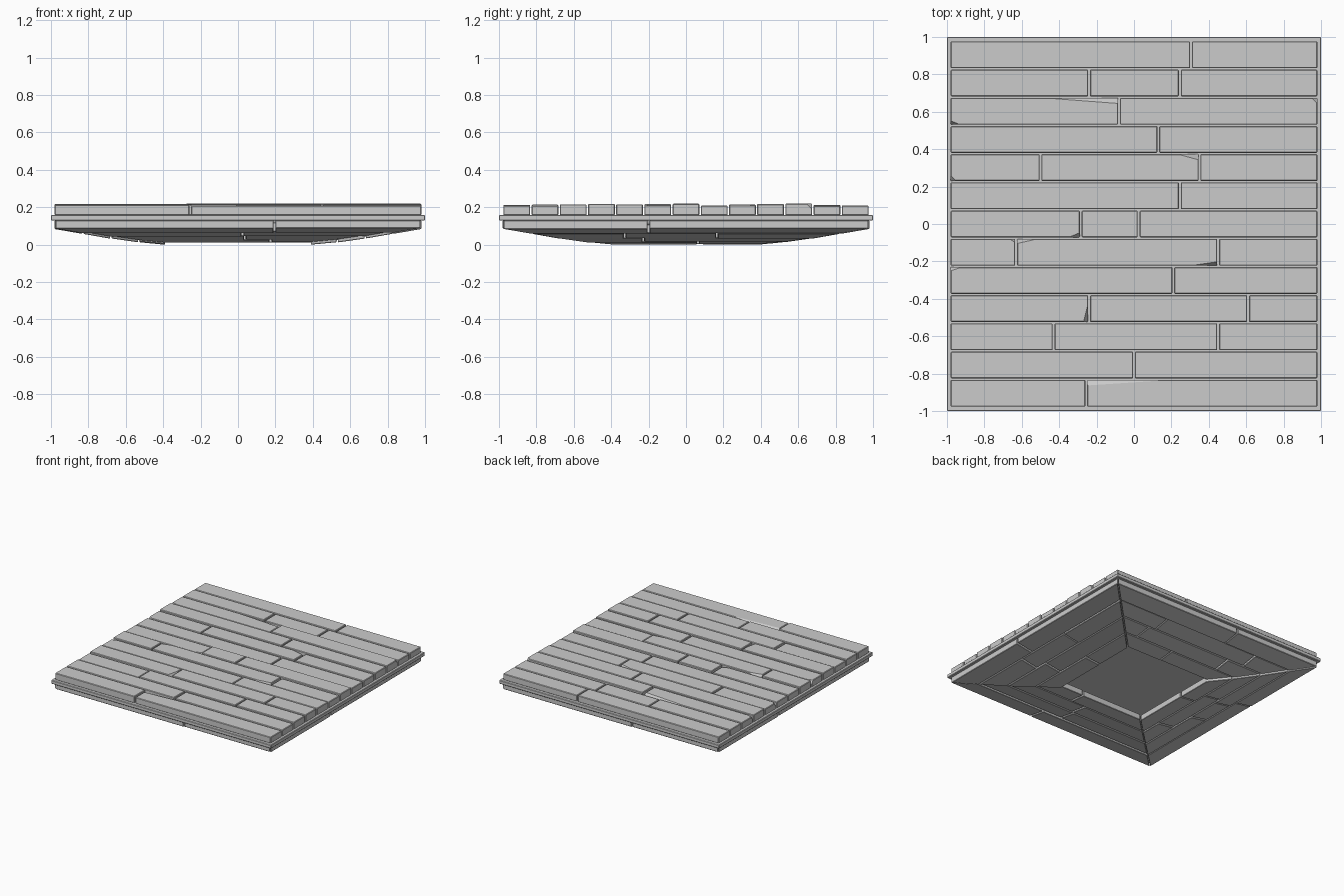
import bpy, bmesh, random
from math import radians
from mathutils import Vector, Matrix

if "Cube" in bpy.data.objects:
    bpy.data.objects.remove(bpy.data.objects["Cube"])

random.seed(4)


def solid(name, lower, upper, bevel=0.004, chips=()):
    """Closed block between two matching quads, with bevelled edges and chipped corners."""
    bm = bmesh.new()
    a = [bm.verts.new(p) for p in lower]
    b = [bm.verts.new(p) for p in upper]
    bm.faces.new(a[::-1])
    bm.faces.new(b)
    for i in range(4):
        j = (i + 1) % 4
        bm.faces.new((a[i], a[j], b[j], b[i]))
    bmesh.ops.recalc_face_normals(bm, faces=bm.faces)
    bmesh.ops.bevel(bm, geom=list(bm.edges), offset=bevel, segments=1,
                    affect='EDGES', profile=0.5)
    for point, normal in chips:
        cut = bmesh.ops.bisect_plane(bm, geom=bm.verts[:] + bm.edges[:] + bm.faces[:],
                                     plane_co=point, plane_no=normal, clear_outer=True)
        edges = [e for e in cut['geom_cut'] if isinstance(e, bmesh.types.BMEdge)]
        bmesh.ops.contextual_create(bm, geom=edges)
    bmesh.ops.recalc_face_normals(bm, faces=bm.faces)
    mesh = bpy.data.meshes.new(name)
    bm.to_mesh(mesh)
    bm.free()
    ob = bpy.data.objects.new(name, mesh)
    bpy.context.collection.objects.link(ob)
    return ob


def quad(x0, x1, y0, y1, z):
    return [(x0, y0, z), (x1, y0, z), (x1, y1, z), (x0, y1, z)]


def chip_plane(x0, x1, y0, y1, z, sx, sy, lx, ly, lz):
    """Plane slicing off the top corner on side sx, sy."""
    c = Vector((x1 if sx > 0 else x0, y1 if sy > 0 else y0, z))
    return c - Vector((sx * lx, 0, 0)), Vector((sx / lx, sy / ly, 1 / lz)).normalized()


# middle slab
solid("middle_slab", quad(-1, 1, -1, 1, 0.13), quad(-1, 1, -1, 1, 0.16))

# top floor planks: joints per row, from back to front
joints = [[0.305], [-0.24, 0.245], [-0.08], [0.13], [-0.5, 0.35], [0.245],
          [-0.285, 0.025], [-0.63, 0.45], [0.21], [-0.24, 0.61],
          [-0.43, 0.45], [0.0], [-0.255]]
# chipped corners: (row, plank) -> side x, side y, length, width, depth
chips = {(2, 0): [(1, 1, 0.4, 0.03, 0.03), (-1, -1, 0.05, 0.02, 0.03)],
         (2, 1): [(1, 1, 0.03, 0.03, 0.03)],
         (4, 0): [(-1, -1, 0.03, 0.03, 0.03)],
         (4, 1): [(1, 1, 0.11, 0.03, 0.05)],
         (6, 0): [(1, -1, 0.06, 0.025, 0.05)],
         (7, 0): [(1, 1, 0.03, 0.02, 0.03)],
         (7, 1): [(1, -1, 0.14, 0.02, 0.05), (-1, 1, 0.11, 0.025, 0.04)],
         (8, 0): [(-1, 1, 0.06, 0.02, 0.03)],
         (9, 0): [(1, -1, 0.025, 0.1, 0.05)],
         (12, 1): [(-1, 1, 0.45, 0.03, 0.02)]}
PITCH = 1.96 / 13
for r, row in enumerate(joints):
    y1 = 0.98 - r * PITCH - 0.004
    y0 = y1 - PITCH + 0.008
    ends = [-0.98] + row + [0.98]
    for i, (a, b) in enumerate(zip(ends, ends[1:])):
        x0 = a + (0.005 if i else 0)
        x1 = b - (0.005 if i < len(row) else 0)
        z = random.uniform(0.208, 0.221)
        cuts = [chip_plane(x0, x1, y0, y1, z, *c) for c in chips.get((r, i), [])]
        solid(f"floor_plank_{r + 1}_{i + 1}", quad(x0, x1, y0, y1, 0.158),
              quad(x0, x1, y0, y1, z), chips=cuts)

# underside: four mitred sides of sloping planks around a square opening
PROFILE = [(0.98, 0.083), (0.83, 0.058), (0.68, 0.033), (0.53, 0.013), (0.39, 0.0)]
THICK = 0.048
for side in range(4):
    turn = Matrix.Rotation(radians(90 * side), 3, 'Z')
    lift = 0.0 if side % 2 else 0.01
    for r, ((v0, z0), (v1, z1)) in enumerate(zip(PROFILE, PROFILE[1:])):
        v0 -= 0.004 if r else 0
        v1 += 0.004 if r < 3 else 0
        if r == 0:
            row = [0.195 if side % 2 == 0 else -0.2]
        elif r < 3 and random.random() < 0.6:
            row = [random.uniform(-0.5, -0.1), random.uniform(0.1, 0.5)]
        else:
            row = [random.uniform(-0.25, 0.25)]
        step = random.uniform(0, 0.004) + (lift if r else 0)
        for i in range(len(row) + 1):
            # ends follow the corner mitre or a butt joint
            left = [row[i - 1] + 0.005] * 2 if i else [-v0 + 0.004, -v1 + 0.004]
            right = [row[i] - 0.005] * 2 if i < len(row) else [v0 - 0.004, v1 - 0.004]
            dz = step + (0.003 * (i % 2))
            low = [(left[0], -v0, z0 + dz), (right[0], -v0, z0 + dz),
                   (right[1], -v1, z1 + dz), (left[1], -v1, z1 + dz)]
            high = [(x, y, min(z + THICK, 0.131)) for x, y, z in low]
            solid(f"underside_plank_{side + 1}_{r + 1}_{i + 1}",
                  [turn @ Vector(p) for p in low], [turn @ Vector(p) for p in high],
                  bevel=0.003)
    # make sure the lowest row rests on the ground
low_z = min((o.matrix_world @ v.co).z for o in bpy.data.objects for v in o.data.vertices)
for o in bpy.data.objects:
    o.location.z -= low_z
